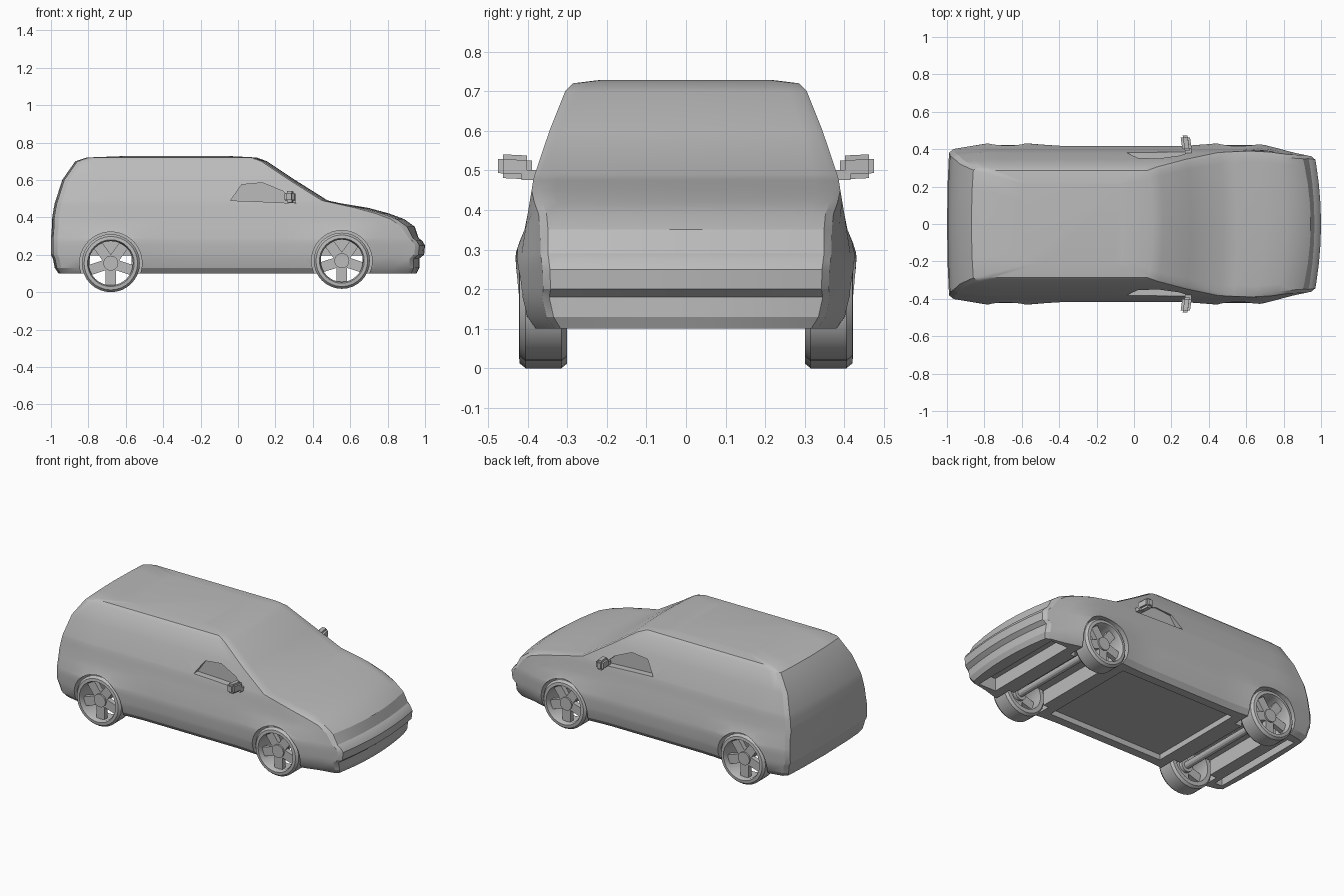
import bpy, bmesh, math
from mathutils import Matrix

cube = bpy.data.objects.get("Cube")
if cube:
    bpy.data.objects.remove(cube, do_unlink=True)

grey = bpy.data.materials.new("plain grey")
grey.use_nodes = True
colour = (0.5, 0.5, 0.5, 1)
grey.diffuse_color = colour
grey.node_tree.nodes["Principled BSDF"].inputs["Base Color"].default_value = colour


def finish(bm, name, smooth=True):
    bmesh.ops.recalc_face_normals(bm, faces=bm.faces)
    mesh = bpy.data.meshes.new(name)
    bm.to_mesh(mesh)
    bm.free()
    obj = bpy.data.objects.new(name, mesh)
    bpy.context.collection.objects.link(obj)
    mesh.materials.append(grey)
    if smooth:
        shade(obj)
    return obj


def activate(obj):
    bpy.ops.object.select_all(action="DESELECT")
    obj.select_set(True)
    bpy.context.view_layer.objects.active = obj


def shade(obj):
    activate(obj)
    bpy.ops.object.shade_smooth_by_angle(angle=math.radians(25))


def add_box(bm, centre, size, turn=None):
    m = Matrix.Translation(centre) @ Matrix.Diagonal((*size, 1))
    bmesh.ops.create_cube(bm, size=1, matrix=(turn @ m) if turn else m)


def add_cylinder(bm, centre, radius, length, sides=32):
    m = Matrix.Translation(centre) @ Matrix.Rotation(math.pi / 2, 4, "X")
    bmesh.ops.create_cone(bm, cap_ends=True, segments=sides, radius1=radius,
                          radius2=radius, depth=length, matrix=m)


def cut(target, cutter):
    mod = target.modifiers.new("cut", "BOOLEAN")
    mod.operation, mod.solver, mod.object = "DIFFERENCE", "EXACT", cutter
    activate(target)
    bpy.ops.object.modifier_apply(modifier=mod.name)
    bpy.data.objects.remove(cutter, do_unlink=True)


WHEELS = {"rear": (-0.68, 0.155, 0.155), "front": (0.555, 0.168, 0.15)}

# Body shell: height, tail x, nose x, half width of each level
LEVELS = [
    (0.10, -0.96, 0.955, 0.375), (0.13, -0.98, 0.97, 0.40),
    (0.18, -0.99, 0.97, 0.413), (0.20, -1.0, 0.995, 0.415),
    (0.25, -1.0, 1.0, 0.418), (0.275, -1.0, 0.985, 0.418),
    (0.29, -1.0, 0.965, 0.416), (0.35, -0.995, 0.945, 0.408),
    (0.39, -0.995, 0.89, 0.40), (0.42, -0.99, 0.81, 0.395),
    (0.45, -0.985, 0.70, 0.39), (0.475, -0.98, 0.55, 0.386),
    (0.49, -0.975, 0.48, 0.382), (0.60, -0.94, 0.305, 0.345),
    (0.70, -0.87, 0.155, 0.305), (0.72, -0.81, 0.10, 0.285),
    (0.728, -0.6, -0.05, 0.22),
]


def half_width(x, z, base):
    # Nose and tail taper, plus swollen wheel arches
    w = base * (1 - 0.5 * max(0, x - 0.68)) * (1 - 0.25 * max(0, -0.8 - x))
    if z < 0.34:
        for cx, cz, r in WHEELS.values():
            w += 0.017 * max(0, 1 - ((x - cx) / 0.24) ** 2)
    return w


def level_ring(z, tail, nose, base):
    bow = 0.033 if z < 0.3 else 0.045 if z < 0.46 else 0.02
    half = []
    tip = half_width(nose - bow, z, base)
    for f in (0, 0.3, 0.6, 0.85, 0.96):
        half.append((nose - bow * f * f, tip * f))
    start, end = nose - 1.6 * bow, tail + 0.035
    for i in range(21):
        x = start + (end - start) * i / 20
        half.append((x, half_width(x, z, base)))
    tip = half_width(tail, z, base)
    for f in (0.96, 0.6, 0):
        half.append((tail + 0.012 * f * f, tip * f))
    return half + [(x, -y) for x, y in half[-2:0:-1]]


bm = bmesh.new()
rings = [[bm.verts.new((x, y, lv[0])) for x, y in level_ring(*lv)] for lv in LEVELS]
for a, b in zip(rings, rings[1:]):
    for i in range(len(a)):
        j = (i + 1) % len(a)
        bm.faces.new((a[i], a[j], b[j], b[i]))
bm.faces.new(rings[0][::-1])
bm.faces.new(rings[-1])
body = finish(bm, "body", False)

# Wheel wells on each side, joined by a low axle tunnel
for cx, cz, r in WHEELS.values():
    for side in (1, -1):
        bm = bmesh.new()
        add_cylinder(bm, (cx, side * 0.47, cz), r + 0.012, 0.4, 40)
        cut(body, finish(bm, "well_cutter", False))
    bm = bmesh.new()
    add_box(bm, (cx, 0, 0.1), (0.22, 0.6, 0.19))
    cut(body, finish(bm, "tunnel_cutter", False))

# Recessed underside pans
for x0, x1, depth in ((-0.46, 0.35, 0.035), (0.76, 0.88, 0.08), (-0.92, -0.87, 0.06)):
    bm = bmesh.new()
    add_box(bm, ((x0 + x1) / 2, 0, 0.1), (x1 - x0, 0.64, depth * 2))
    cut(body, finish(bm, "pan_cutter", False))

# Shallow opening in each front side window
for side in (1, -1):
    bm = bmesh.new()
    outline = [(-0.04, 0.49), (0.02, 0.575), (0.13, 0.585), (0.24, 0.54),
               (0.31, 0.475), (0.10, 0.485)]
    face = bm.faces.new([bm.verts.new((x, side * 0.342, z)) for x, z in outline])
    moved = bmesh.ops.extrude_face_region(bm, geom=[face])["geom"]
    bmesh.ops.translate(bm, vec=(0, side * 0.2, 0),
                        verts=[v for v in moved if isinstance(v, bmesh.types.BMVert)])
    cut(body, finish(bm, "window_cutter", False))
shade(body)


def make_wheel(name, cx, cz, r, side):
    bm = bmesh.new()
    # Tyre and rim barrel turned about the axle
    profile = [(r - 0.012, 0.30), (r, 0.315), (r, 0.405), (r - 0.012, 0.42),
               (r - 0.03, 0.422), (r - 0.037, 0.405), (r - 0.037, 0.30)]
    count = 32
    loops = []
    for i in range(count):
        a = math.tau * i / count
        loops.append([bm.verts.new((p * math.cos(a), y, p * math.sin(a)))
                      for p, y in profile])
    for i in range(count):
        a, b = loops[i], loops[(i + 1) % count]
        for k in range(len(profile)):
            n = (k + 1) % len(profile)
            bm.faces.new((a[k], a[n], b[n], b[k]))
    # Hub and five broad spokes
    add_cylinder(bm, (0, 0.37, 0), 0.04, 0.06, 20)
    for i in range(5):
        turn = Matrix.Rotation(math.tau * i / 5 + math.pi / 2, 4, "Y")
        add_box(bm, (r * 0.4, 0.375, 0), (r * 0.76, 0.03, 0.055), turn)
    for v in bm.verts:
        v.co.y *= side
        v.co.x += cx
        v.co.z += cz
    finish(bm, name)


for end, (cx, cz, r) in WHEELS.items():
    make_wheel(end + "_left_wheel", cx, cz, r, 1)
    make_wheel(end + "_right_wheel", cx, cz, r, -1)
    bm = bmesh.new()
    add_cylinder(bm, (cx, 0, cz), 0.022, 0.72, 12)
    finish(bm, end + "_axle")

# Door mirrors: tapered housing on a short foot
for side, name in ((1, "left_mirror"), (-1, "right_mirror")):
    bm = bmesh.new()
    add_box(bm, (0.285, side * 0.432, 0.507), (0.05, 0.085, 0.06))
    for v in bm.verts:
        if abs(v.co.y) > 0.45:
            v.co.x -= 0.012
            v.co.z += 0.004
    bmesh.ops.bevel(bm, geom=bm.edges[:], offset=0.012, segments=2, affect="EDGES")
    add_box(bm, (0.29, side * 0.385, 0.488), (0.035, 0.06, 0.025))
    finish(bm, name)
